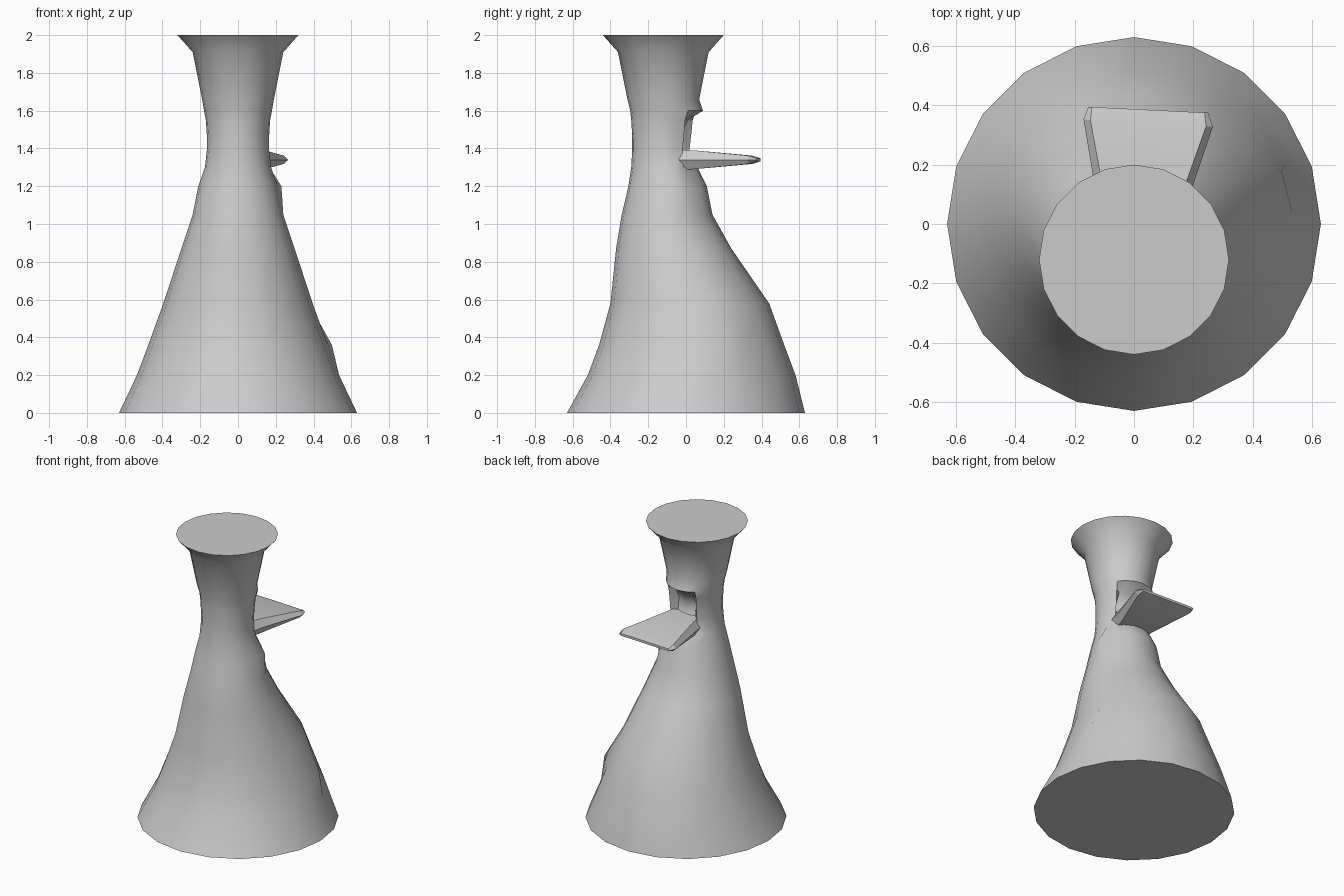
import bpy, bmesh, math

if "Cube" in bpy.data.objects:
    bpy.data.objects.remove(bpy.data.objects["Cube"])

SIDES = 20


def finish(name, bm, angle):
    """Turn a bmesh into a shaded, named object."""
    bmesh.ops.recalc_face_normals(bm, faces=bm.faces)
    mesh = bpy.data.meshes.new(name)
    bm.to_mesh(mesh)
    bm.free()
    ob = bpy.data.objects.new(name, mesh)
    bpy.context.collection.objects.link(ob)
    bpy.ops.object.select_all(action='DESELECT')
    ob.select_set(True)
    bpy.context.view_layer.objects.active = ob
    bpy.ops.object.shade_smooth_by_angle(angle=math.radians(angle))
    return ob


def loft(name, rings, angle):
    """Skin a list of closed point rings and cap both ends."""
    bm = bmesh.new()
    loops = [[bm.verts.new(p) for p in ring] for ring in rings]
    n = len(loops[0])
    for a, b in zip(loops, loops[1:]):
        for i in range(n):
            j = (i + 1) % n
            bm.faces.new((a[i], a[j], b[j], b[i]))
    bm.faces.new(loops[0])
    bm.faces.new(loops[-1])
    return finish(name, bm, angle)


# Body levels: height, half width, front y, back y, depth of the mouth hollow
LEVELS = [
    (0.00, 0.63, -0.63, 0.63, 0),
    (0.20, 0.535, -0.52, 0.58, 0),
    (0.36, 0.475, -0.46, 0.52, 0),
    (0.58, 0.395, -0.40, 0.44, 0),
    (0.87, 0.30, -0.37, 0.24, 0),
    (1.05, 0.24, -0.34, 0.14, 0),
    (1.20, 0.21, -0.305, 0.11, 0),
    (1.30, 0.175, -0.29, 0.06, 0),
    (1.39, 0.165, -0.285, 0.05, 0.07),
    (1.47, 0.165, -0.285, 0.06, 0.09),
    (1.55, 0.17, -0.29, 0.07, 0.06),
    (1.60, 0.18, -0.295, 0.09, 0),
    (1.66, 0.19, -0.31, 0.07, 0),
    (1.91, 0.24, -0.36, 0.12, 0),
    (2.00, 0.32, -0.44, 0.20, 0),
]


def body_ring(z, rx, front, back, hollow):
    cy, ry = (front + back) / 2, (back - front) / 2
    ring = []
    for i in range(SIDES):
        t = 2 * math.pi * i / SIDES
        x, y = rx * math.cos(t), cy + ry * math.sin(t)
        if 3 <= i <= 6:                      # hollow over the beak
            y -= hollow
        if i == 1 and z in (0.36, 1.20):     # small dents on the right side
            x += 0.045 if z < 1 else 0.03
        ring.append((x, y, z))
    return ring


loft("body", [body_ring(*lv) for lv in LEVELS], 42)

# Beak: flat wedge, wider and thinner towards its tip
# Sections: y, centre x, half width at edge, half width of flat, half height, skew
SECTIONS = [
    (-0.04, 0.02, 0.13, 0.10, 0.052, 0),
    (0.04, 0.025, 0.143, 0.115, 0.05, 0),
    (0.34, 0.048, 0.218, 0.195, 0.022, -0.012),
    (0.385, 0.048, 0.202, 0.19, 0.008, -0.010),
]


def beak_ring(y, cx, edge, flat, h, skew):
    pts = [(-edge, 0), (-flat, h), (flat, h), (edge, 0), (flat, -h), (-flat, -h)]
    return [(cx + x, y + skew * x / edge, 1.34 + z) for x, z in pts]


loft("beak", [beak_ring(*s) for s in SECTIONS], 20)
